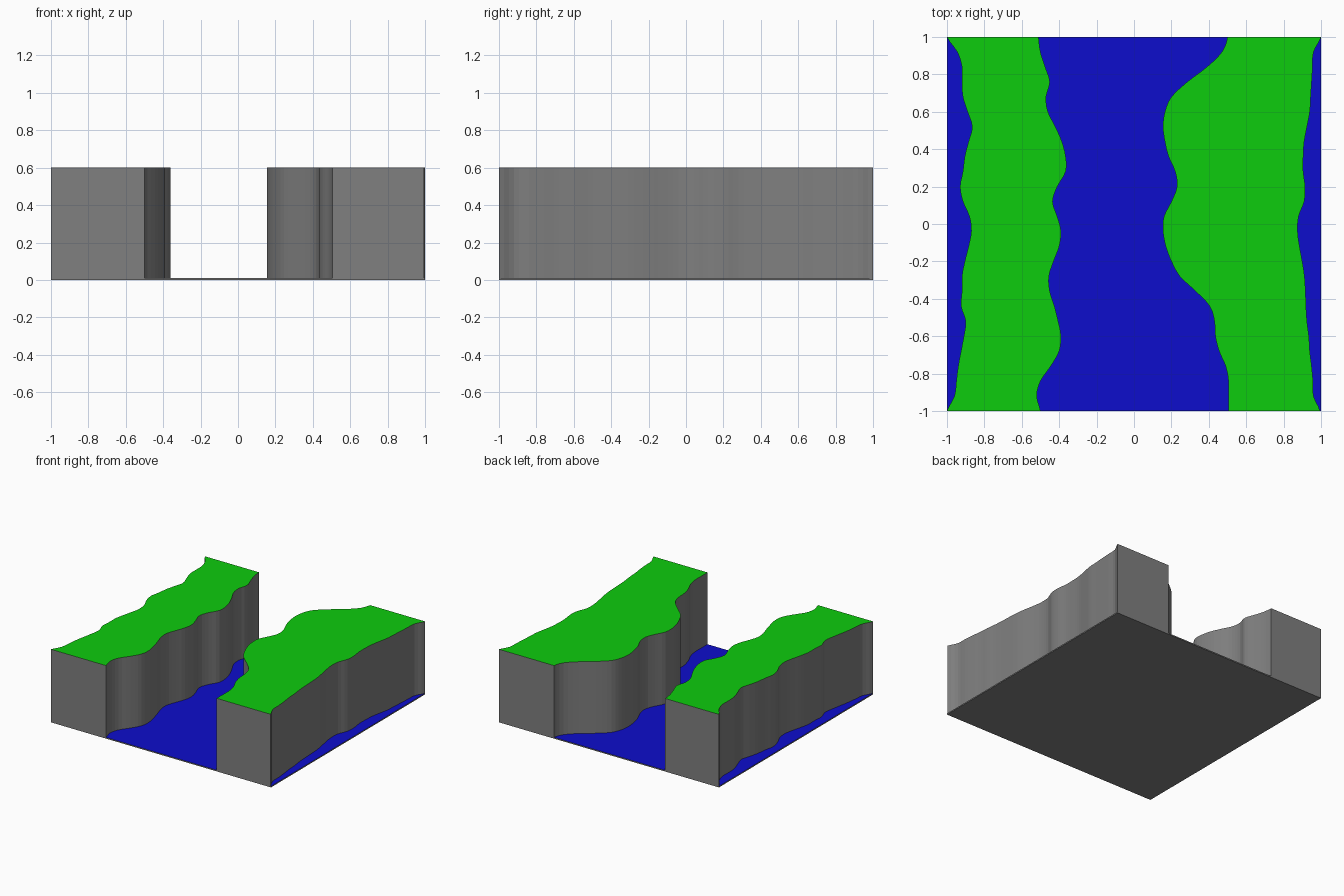
import bpy, bmesh

if "Cube" in bpy.data.objects:
    bpy.data.objects.remove(bpy.data.objects["Cube"])

# Edge lines of the banks: x at evenly spaced y from front (-1) to back (+1)
LEFT_OUTER = [-1, -.96, -.95, -.94, -.925, -.91, -.9, -.925, -.92, -.92, -.905, -.885, -.87,
              -.88, -.915, -.93, -.915, -.905, -.885, -.865, -.89, -.915, -.92, -.92, -.945, -1]
LEFT_INNER = [-.5, -.52, -.5, -.445, -.4, -.39, -.405, -.425, -.45, -.455, -.43, -.4, -.39,
              -.41, -.435, -.41, -.365, -.365, -.385, -.42, -.46, -.47, -.45, -.475, -.5, -.51]
RIGHT_INNER = [.505, .505, .505, .49, .455, .435, .43, .405, .33, .245, .2, .17, .155,
               .16, .2, .23, .22, .185, .165, .155, .165, .2, .285, .39, .47, .5]
RIGHT_OUTER = [.995, .96, .957, .95, .94, .935, .925, .92, .917, .912, .9, .885, .875,
               .88, .91, .915, .905, .905, .91, .925, .94, .945, .95, .955, .96, 1]
STEPS = 3
BED, TOP = 0.01, 0.6


def material(name, color):
    m = bpy.data.materials.new(name)
    m.diffuse_color = (*color, 1)
    m.use_nodes = True
    m.node_tree.nodes["Principled BSDF"].inputs["Base Color"].default_value = m.diffuse_color
    return m


grey = material("grey rock", (0.214, 0.214, 0.214))
green = material("green grass", (0.004, 0.604, 0.004))
blue = material("blue water", (0.004, 0.004, 0.604))


def smooth_line(xs):
    """Catmull-Rom curve through the sampled edge."""
    n = len(xs) - 1
    pts = []
    for i in range(n):
        a, b, c, d = xs[max(i - 1, 0)], xs[i], xs[i + 1], xs[min(i + 2, n)]
        for k in range(STEPS):
            t = k / STEPS
            x = b + 0.5 * t * (c - a + t * (2*a - 5*b + 4*c - d + t * (3*(b - c) + d - a)))
            pts.append((max(-1, min(1, x)), -1 + 2 * (i + t) / n))
    pts.append((xs[-1], 1))
    return pts


def prism(name, left, right, z0, z1, top_material):
    """Solid between two edge lines; upward faces take the top colour."""
    bm = bmesh.new()
    rows = [[bm.verts.new((x, y, z)) for (x, y), z in ((l, z0), (r, z0), (r, z1), (l, z1))]
            for l, r in zip(left, right)]
    for a, b in zip(rows, rows[1:]):
        for j in range(4):
            k = (j + 1) % 4
            bm.faces.new((a[j], a[k], b[k], b[j]))
    bm.faces.new(rows[0])
    bm.faces.new(rows[-1])
    bmesh.ops.recalc_face_normals(bm, faces=bm.faces)
    bm.normal_update()
    for f in bm.faces:
        f.material_index = 1 if f.normal.z > 0.5 else 0
    me = bpy.data.meshes.new(name)
    bm.to_mesh(me)
    bm.free()
    me.materials.append(grey)
    me.materials.append(top_material)
    ob = bpy.data.objects.new(name, me)
    bpy.context.collection.objects.link(ob)


# Thin water slab and the two raised banks
prism("river_bed", [(-1, -1), (-1, 1)], [(1, -1), (1, 1)], 0, BED, blue)
prism("left_bank", smooth_line(LEFT_OUTER), smooth_line(LEFT_INNER), BED, TOP, green)
prism("right_bank", smooth_line(RIGHT_INNER), smooth_line(RIGHT_OUTER), BED, TOP, green)
